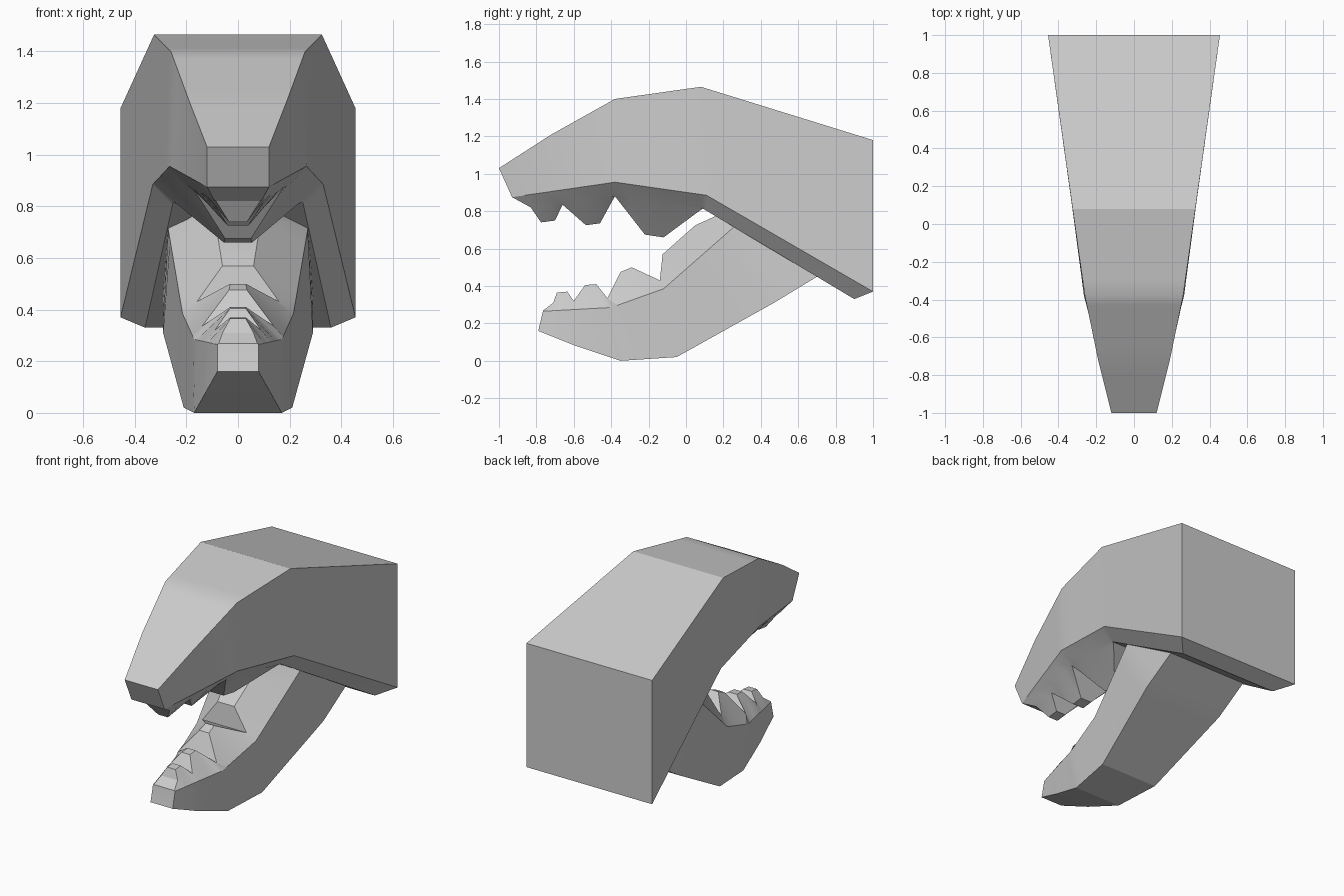
import bpy, bmesh
from math import radians

if "Cube" in bpy.data.objects:
    bpy.data.objects.remove(bpy.data.objects["Cube"])


def sample(rail, t):
    """Point on a (y, half width, z) rail at fraction t of its length in y."""
    y = rail[0][0] + (rail[-1][0] - rail[0][0]) * t
    for a, b in zip(rail, rail[1:]):
        if y <= b[0] + 1e-6:
            f = (y - a[0]) / (b[0] - a[0])
            return [a[i] + (b[i] - a[i]) * f for i in range(3)]
    return list(rail[-1])


def loft(name, rails):
    """Closed symmetric solid skinned over rails; first and last are bridged across x=0."""
    stations = sorted({round((p[0] - r[0][0]) / (r[-1][0] - r[0][0]), 4)
                       for r in rails for p in r})
    bm = bmesh.new()
    rings, n = [], len(rails)
    for t in stations:
        pts = [sample(r, t) for r in rails]
        ring = [bm.verts.new((x, y, z)) for y, x, z in pts]
        ring += [bm.verts.new((-x, y, z)) for y, x, z in reversed(pts)]
        rings.append(ring)
    for a, b in zip(rings, rings[1:]):
        for i in range(2 * n):
            j = (i + 1) % (2 * n)
            bm.faces.new((a[i], a[j], b[j], b[i]))
    # end caps, one strip between each pair of rails
    for ring in (rings[0], rings[-1]):
        for i in range(n - 1):
            bm.faces.new((ring[i], ring[i + 1], ring[-2 - i], ring[-1 - i]))
    bmesh.ops.remove_doubles(bm, verts=bm.verts, dist=0.0005)
    bmesh.ops.recalc_face_normals(bm, faces=bm.faces)
    me = bpy.data.meshes.new(name)
    bm.to_mesh(me)
    bm.free()
    ob = bpy.data.objects.new(name, me)
    bpy.context.collection.objects.link(ob)
    bpy.ops.object.select_all(action='DESELECT')
    ob.select_set(True)
    bpy.context.view_layer.objects.active = ob
    bpy.ops.object.shade_smooth_by_angle(angle=radians(22))
    return ob


# Upper head: brow line, lip line, gum line, tooth ridge
loft("upper_head", [
    [(-1, .12, 1.03), (-.72, .19, 1.21), (-.38, .26, 1.40), (.08, .325, 1.465), (1, .455, 1.18)],
    [(-.93, .12, .875), (-.38, .265, .955), (.11, .33, .885), (1, .455, .37)],
    [(-.83, .09, .82), (-.38, .19, .88), (.08, .25, .82), (.9, .36, .33)],
    [(-.83, .085, .82), (-.775, .035, .74), (-.70, .035, .75), (-.66, .11, .835),
     (-.535, .04, .725), (-.46, .04, .735), (-.38, .18, .88), (-.22, .05, .675),
     (-.12, .055, .66), (.09, .24, .815), (.9, .355, .33)],
])

# Lower jaw: underside edge, rim, tooth ridge; the rear end is buried in the head
loft("lower_jaw", [
    [(-.79, .08, .16), (-.59, .125, .08), (-.35, .17, 0), (-.05, .21, .02),
     (.47, .29, .31), (.8, .29, .51)],
    [(-.765, .08, .265), (-.4, .17, .285), (-.12, .215, .385), (.25, .27, .71), (.46, .27, .88)],
    [(-.765, .075, .268), (-.71, .06, .31), (-.69, .03, .365), (-.635, .03, .37),
     (-.6, .09, .32), (-.54, .03, .405), (-.48, .03, .41), (-.42, .14, .335),
     (-.35, .035, .475), (-.29, .03, .5), (-.14, .16, .43), (-.125, .06, .57),
     (.05, .085, .725), (.15, .15, .77), (.3, .2, .9)],
])
